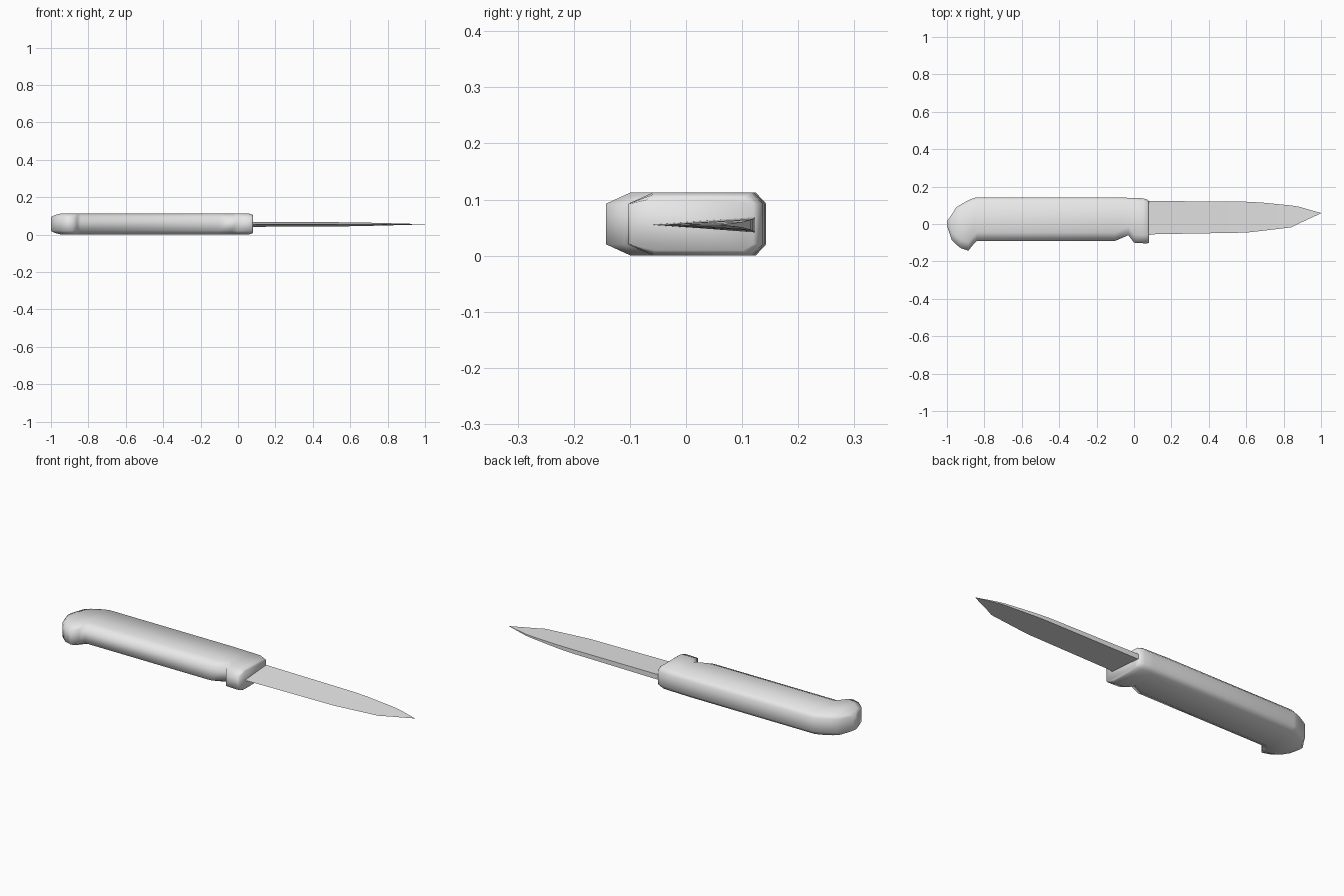
import bpy
import bmesh
from math import radians

cube = bpy.data.objects.get("Cube")
if cube:
    bpy.data.objects.remove(cube, do_unlink=True)

# One plain grey for the whole knife
grey = bpy.data.materials.new("plain grey")
grey.use_nodes = True
grey.diffuse_color = (0.8, 0.8, 0.8, 1)
grey.node_tree.nodes["Principled BSDF"].inputs["Base Color"].default_value = (0.8, 0.8, 0.8, 1)


def loft(name, sections, smooth_angle):
    """Skin a row of closed sections and cap both ends."""
    bm = bmesh.new()
    rings = [[bm.verts.new(point) for point in section] for section in sections]
    for ring, following in zip(rings, rings[1:]):
        count = len(ring)
        for i in range(count):
            j = (i + 1) % count
            bm.faces.new((ring[i], ring[j], following[j], following[i]))
    bm.faces.new(rings[0])
    bm.faces.new(rings[-1])
    bmesh.ops.remove_doubles(bm, verts=bm.verts, dist=0.0001)
    bmesh.ops.recalc_face_normals(bm, faces=bm.faces)
    mesh = bpy.data.meshes.new(name)
    bm.to_mesh(mesh)
    bm.free()
    mesh.materials.append(grey)
    obj = bpy.data.objects.new(name, mesh)
    bpy.context.collection.objects.link(obj)
    bpy.ops.object.select_all(action="DESELECT")
    obj.select_set(True)
    bpy.context.view_layer.objects.active = obj
    bpy.ops.object.shade_smooth_by_angle(angle=radians(smooth_angle))
    return obj


def handle_section(x, low, high, half):
    """Eight-sided section: wide chamfer on the belly, narrow on the back."""
    middle = 0.0565
    side = min(0.036, half - 0.001)
    width = high - low
    belly = low + min(0.045, width * 0.3)
    back = high - min(0.019, width * 0.2)
    upper = [(low, side), (belly, half), (back, half), (high, side)]
    lower = [(y, -z) for y, z in reversed(upper)]
    return [(x, y, middle + z) for y, z in upper + lower]


def blade_section(x, edge, spine, half):
    """Wedge section: thick spine tapering to the cutting edge."""
    middle = 0.055
    return [(x, edge, middle), (x, spine, middle + half), (x, spine, middle - half)]


# Handle: x, belly y, back y, half height
handle_stations = [
    (-1.0, -0.01, 0.015, 0.038),
    (-0.975, -0.085, 0.05, 0.049),
    (-0.95, -0.11, 0.09, 0.055),
    (-0.925, -0.13, 0.105, 0.0565),
    (-0.885, -0.143, 0.127, 0.0565),
    (-0.86, -0.11, 0.137, 0.0565),
    (-0.84, -0.09, 0.143, 0.0565),
    (-0.1, -0.09, 0.143, 0.0565),
    (-0.03, -0.06, 0.14, 0.0565),
    (0.0, -0.1, 0.14, 0.0565),
    (0.05, -0.103, 0.137, 0.0565),
    (0.072, -0.103, 0.13, 0.053),
    (0.08, -0.1, 0.12, 0.047),
]
loft("handle", [handle_section(*s) for s in handle_stations], 68)

# Blade: x, cutting edge y, spine y, half thickness at the spine
blade_stations = [
    (0.06, -0.065, 0.123, 0.0135),
    (0.1, -0.055, 0.123, 0.0135),
    (0.6, -0.046, 0.119, 0.0105),
    (0.68, -0.037, 0.115, 0.009),
    (0.84, -0.018, 0.099, 0.005),
    (0.88, 0.002, 0.093, 0.004),
    (1.0, 0.057, 0.059, 0.0004),
]
loft("blade", [blade_section(*s) for s in blade_stations], 30)
